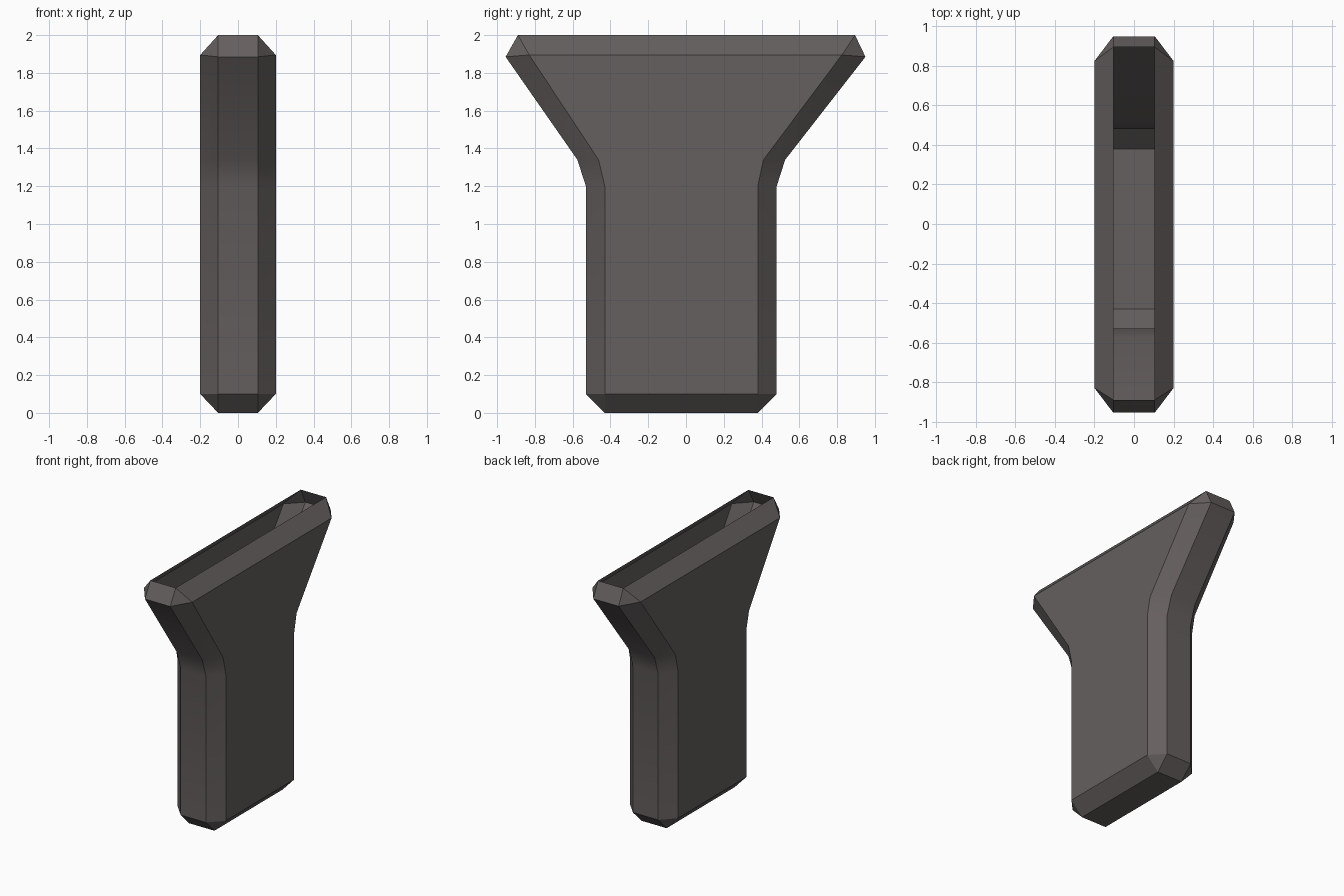
import bpy
import bmesh
import math

cube = bpy.data.objects.get("Cube")
if cube:
    bpy.data.objects.remove(cube, do_unlink=True)

# Warm dark grey shell colour
mat = bpy.data.materials.new("warm dark grey")
mat.use_nodes = True
colour = (0.13, 0.115, 0.113, 1)
mat.diffuse_color = colour
mat.node_tree.nodes["Principled BSDF"].inputs["Base Color"].default_value = colour

# Side profile in (y, z): rim profile at the narrow edge, panel at the broad face
rim = [(-0.89, 2), (-0.955, 1.885), (-0.575, 1.34), (-0.53, 1.2), (-0.53, 0.1), (-0.43, 0),
       (0.38, 0), (0.48, 0.1), (0.48, 1.2), (0.525, 1.34), (0.95, 1.885), (0.895, 2)]
panel = [(-0.83, 1.895), (-0.463, 1.34), (-0.43, 1.2), (-0.43, 0.1),
         (0.38, 0.1), (0.38, 1.2), (0.41, 1.34), (0.825, 1.895)]
# Panel corner that each rim point bevels towards
corner = [0, 0, 1, 2, 3, 3, 4, 4, 5, 6, 7, 7]

bm = bmesh.new()


def ring(points, x):
    return [bm.verts.new((x, y, z)) for y, z in points]


# Broad faces with their bevelled borders
edges = []
for side in (-1, 1):
    outer = ring(rim, side * 0.105)
    inner = ring(panel, side * 0.2)
    edges.append(outer)
    bm.faces.new(inner)
    for i in range(len(rim)):
        j = (i + 1) % len(rim)
        a, b = inner[corner[i]], inner[corner[j]]
        bm.faces.new([outer[i], outer[j], b] + ([a] if a is not b else []))

# Narrow edge strip, left open across the top
left, right = edges
for i in range(len(rim) - 1):
    bm.faces.new((left[i], left[i + 1], right[i + 1], right[i]))

bmesh.ops.recalc_face_normals(bm, faces=bm.faces)
# Make sure the open shell faces outwards
broad = max(bm.faces, key=lambda f: f.calc_center_median().x)
if broad.normal.x < 0:
    bmesh.ops.reverse_faces(bm, faces=bm.faces)

mesh = bpy.data.meshes.new("funnel_shell")
bm.to_mesh(mesh)
bm.free()
mesh.materials.append(mat)
shell = bpy.data.objects.new("funnel_shell", mesh)
bpy.context.collection.objects.link(shell)

# Soft bend at the neck, crisp bevels
bpy.ops.object.select_all(action="DESELECT")
shell.select_set(True)
bpy.context.view_layer.objects.active = shell
bpy.ops.object.shade_smooth_by_angle(angle=math.radians(30))
